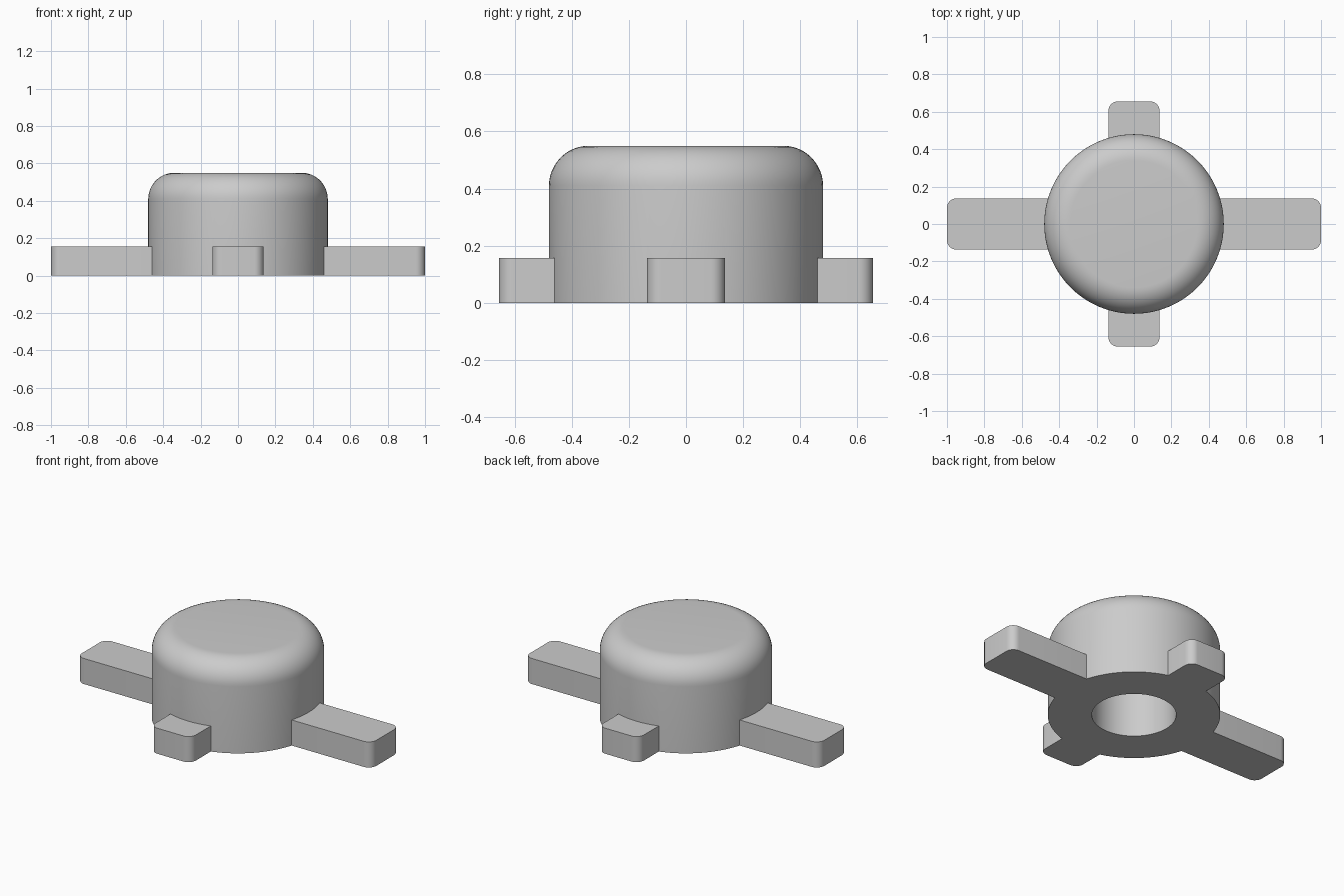
import bpy, bmesh, math
from mathutils import Matrix, Vector

cube = bpy.data.objects.get("Cube")
if cube:
    bpy.data.objects.remove(cube, do_unlink=True)

grey = bpy.data.materials.new("plain grey")
grey.use_nodes = True
colour = (0.6, 0.6, 0.6, 1)
grey.diffuse_color = colour
grey.node_tree.nodes["Principled BSDF"].inputs["Base Color"].default_value = colour

R, H, FILLET = 0.48, 0.55, 0.14
BORE, BORE_DEPTH = 0.235, 0.41
HALF_WIDTH, ARM_H, CORNER = 0.137, 0.157, 0.05


def make_object(name, bm):
    bmesh.ops.recalc_face_normals(bm, faces=bm.faces)
    mesh = bpy.data.meshes.new(name)
    bm.to_mesh(mesh)
    bm.free()
    obj = bpy.data.objects.new(name, mesh)
    bpy.context.collection.objects.link(obj)
    mesh.materials.append(grey)
    return obj


def quarter(cx, cy, radius, start, steps):
    """Points on a quarter circle, counter-clockwise from start."""
    return [(cx + radius * math.cos(start + i / steps * math.pi / 2),
             cy + radius * math.sin(start + i / steps * math.pi / 2))
            for i in range(steps + 1)]


# Round cap with a domed edge and a blind bore underneath
def make_body():
    profile = [(0, BORE_DEPTH), (BORE, BORE_DEPTH), (BORE, 0), (R, 0)]
    profile += quarter(R - FILLET, H - FILLET, FILLET, 0, 12) + [(0, H)]
    bm = bmesh.new()
    verts = [bm.verts.new((x, 0, z)) for x, z in profile]
    edges = [bm.edges.new(pair) for pair in zip(verts, verts[1:])]
    bmesh.ops.spin(bm, geom=verts + edges, cent=(0, 0, 0), axis=(0, 0, 1),
                   angle=math.tau, steps=96, use_duplicate=False)
    bmesh.ops.remove_doubles(bm, verts=bm.verts, dist=1e-4)
    return make_object("cap_body", bm)


# Flat arm with rounded outer corners, starting inside the body wall
def make_arm(name, reach, angle):
    inner, c = 0.36, CORNER
    outline = [(inner, -HALF_WIDTH)]
    outline += quarter(reach - c, -HALF_WIDTH + c, c, -math.pi / 2, 8)
    outline += quarter(reach - c, HALF_WIDTH - c, c, 0, 8)
    outline.append((inner, HALF_WIDTH))
    bm = bmesh.new()
    face = bm.faces.new([bm.verts.new((x, y, 0)) for x, y in outline])
    top = bmesh.ops.extrude_face_region(bm, geom=[face])["geom"]
    bmesh.ops.translate(bm, vec=Vector((0, 0, ARM_H)),
                        verts=[g for g in top if isinstance(g, bmesh.types.BMVert)])
    bmesh.ops.rotate(bm, cent=(0, 0, 0), verts=bm.verts,
                     matrix=Matrix.Rotation(angle, 3, "Z"))
    return make_object(name, bm)


body = make_body()
arms = [make_arm(name, reach, i * math.pi / 2) for i, (name, reach) in enumerate(
    [("left_arm", 1), ("back_arm", 0.655), ("right_arm", 1), ("front_arm", 0.655)])]

# Fuse the arms into the body
bpy.context.view_layer.objects.active = body
for arm in arms:
    fuse = body.modifiers.new("fuse", "BOOLEAN")
    fuse.operation, fuse.solver, fuse.object = "UNION", "EXACT", arm
    bpy.ops.object.modifier_apply(modifier=fuse.name)
    bpy.data.objects.remove(arm, do_unlink=True)

bpy.ops.object.select_all(action="DESELECT")
body.select_set(True)
bpy.ops.object.shade_smooth_by_angle(angle=math.radians(30))
